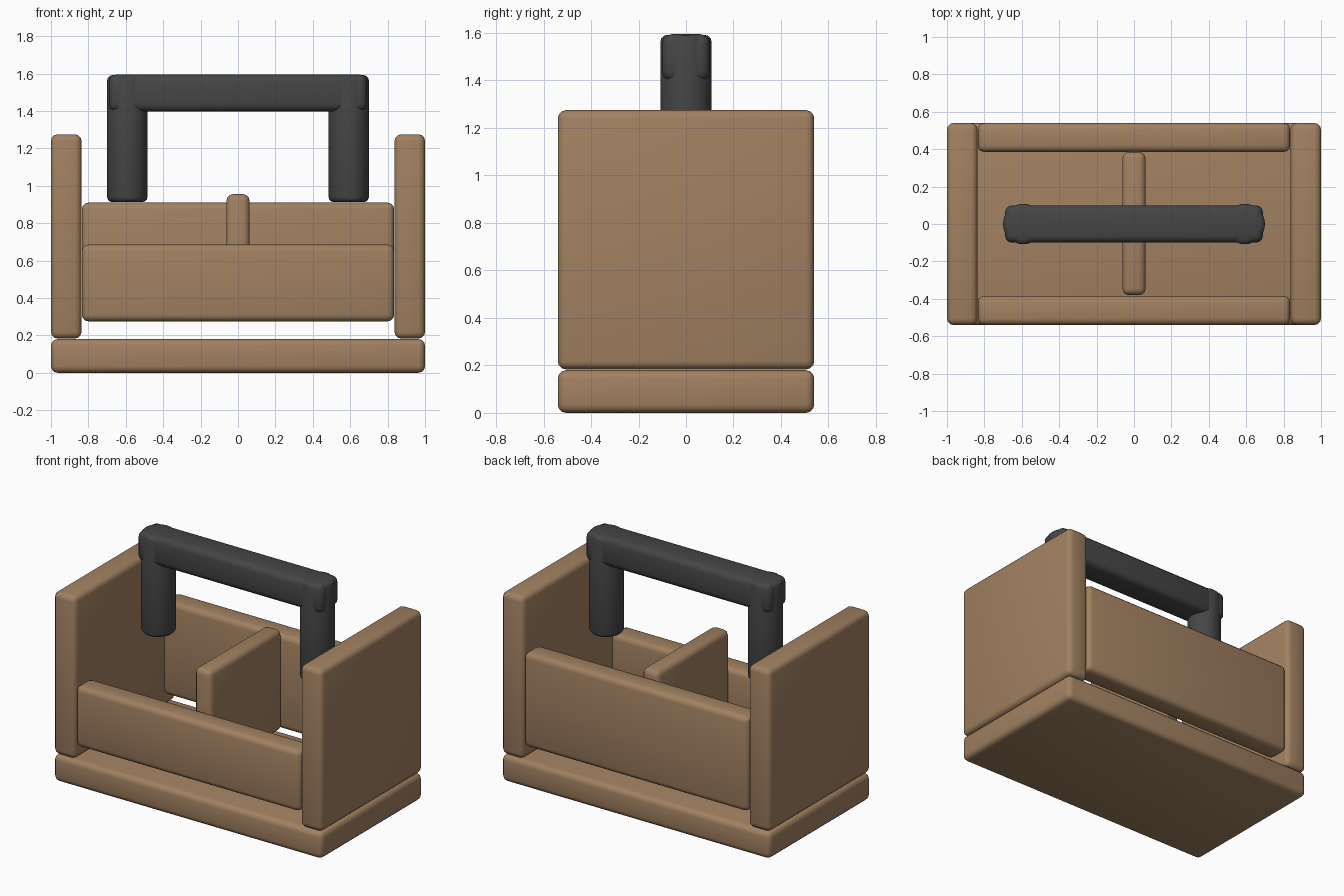
import bpy

if "Cube" in bpy.data.objects:
    bpy.data.objects.remove(bpy.data.objects["Cube"])


def material(name, rgb):
    m = bpy.data.materials.new(name)
    m.diffuse_color = (*rgb, 1)
    m.use_nodes = True
    m.node_tree.nodes["Principled BSDF"].inputs["Base Color"].default_value = m.diffuse_color
    return m


wood = material("warm wood", (0.36, 0.22, 0.12))
dark = material("dark grip", (0.06, 0.06, 0.06))


def finish(ob, name, mat, bevel):
    """Round the edges and shade smoothly."""
    ob.name = name
    ob.data.materials.append(mat)
    bpy.ops.object.transform_apply(location=False, rotation=False, scale=True)
    mod = ob.modifiers.new("rounded edges", 'BEVEL')
    mod.width = bevel
    mod.segments = 3
    mod.limit_method = 'ANGLE'
    mod.angle_limit = 0.7
    bpy.ops.object.modifier_apply(modifier=mod.name)
    bpy.ops.object.shade_smooth_by_angle()


def board(name, lo, hi, mat=wood, bevel=0.035):
    """Rounded box between two corners."""
    bpy.ops.mesh.primitive_cube_add(
        size=1, location=[(a + b) / 2 for a, b in zip(lo, hi)])
    ob = bpy.context.object
    ob.scale = [b - a for a, b in zip(lo, hi)]
    finish(ob, name, mat, bevel)


# Wooden tray
board("base", (-1, -0.54, 0), (1, 0.54, 0.18))
board("front_panel", (-0.835, -0.54, 0.275), (0.835, -0.385, 0.685))
board("back_panel", (-0.835, 0.385, 0.275), (0.835, 0.54, 0.91))
board("divider", (-0.062, -0.38, 0.275), (0.062, 0.385, 0.955))
for side, s in (("left", -1), ("right", 1)):
    x0, x1 = sorted((0.837 * s, s))
    board(side + "_side", (x0, -0.54, 0.183), (x1, 0.54, 1.275))

# Carrying handle
board("handle_bar", (-0.69, -0.1, 1.397), (0.69, 0.1, 1.595), dark, 0.04)
for side, s in (("left", -1), ("right", 1)):
    bpy.ops.mesh.primitive_cylinder_add(
        vertices=32, radius=0.108, depth=0.68, location=(0.592 * s, 0, 1.252))
    finish(bpy.context.object, side + "_handle_post", dark, 0.03)
